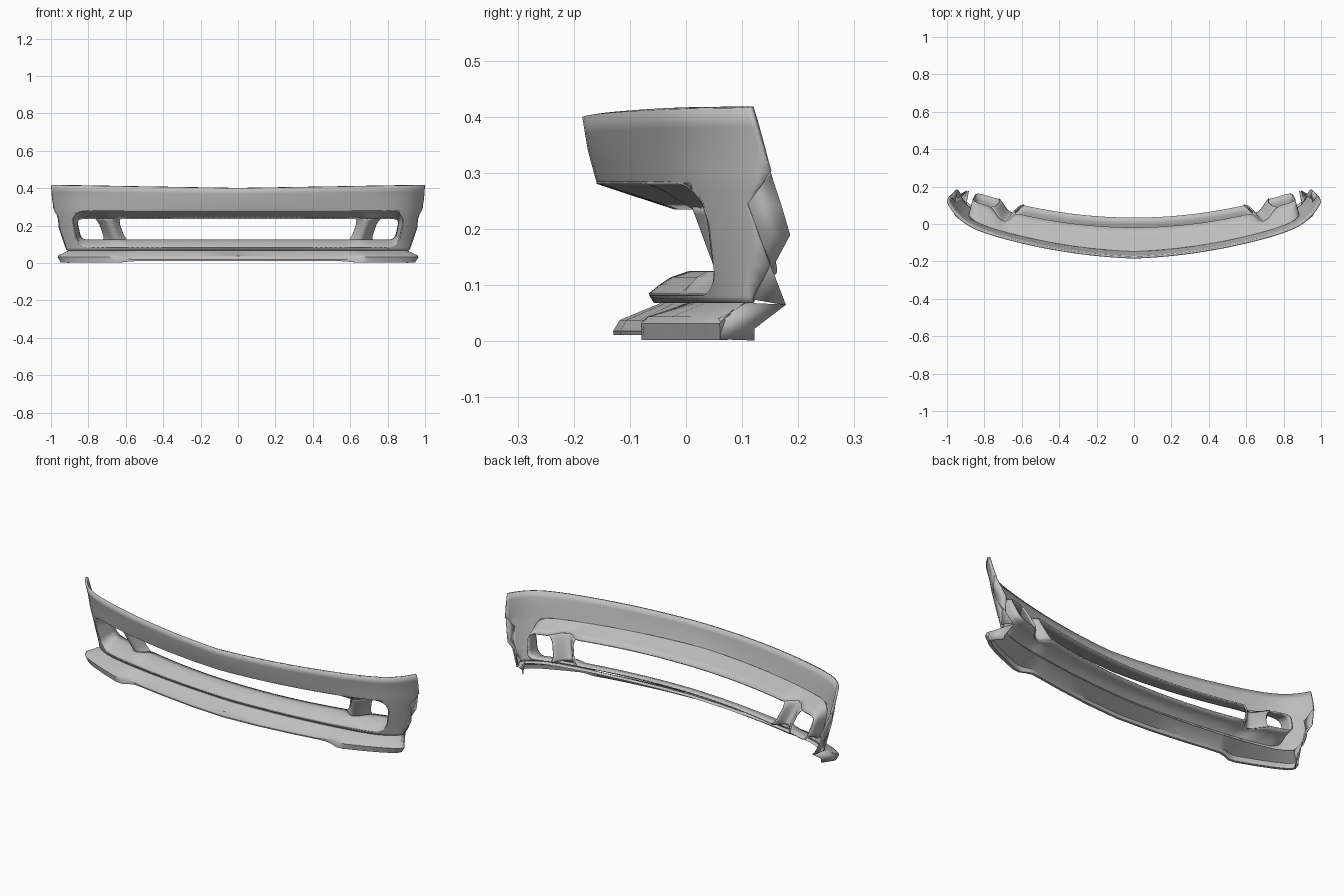
import bpy, bmesh, math
from mathutils import Vector

if "Cube" in bpy.data.objects:
    bpy.data.objects.remove(bpy.data.objects["Cube"], do_unlink=True)

grey = bpy.data.materials.new("primer_grey")
grey.use_nodes = True
colour = (0.52, 0.52, 0.52, 1)
grey.diffuse_color = colour
bsdf = grey.node_tree.nodes["Principled BSDF"]
bsdf.inputs["Base Color"].default_value = colour
bsdf.inputs["Roughness"].default_value = 0.6


def lerp_table(table, z):
    """Interpolate rows of (z, value, ...) listed from high z to low z."""
    if z >= table[0][0]:
        return table[0][1:]
    for a, b in zip(table, table[1:]):
        if z >= b[0]:
            t = (a[0] - z) / (a[0] - b[0])
            return tuple(p + (q - p) * t for p, q in zip(a[1:], b[1:]))
    return table[-1][1:]


def make(name, rows, loop_rows=False, loop_cols=False, thick=0, offset=0, mirror=False, caps=False):
    """Skin a grid of points, with optional thickness and mirroring."""
    bm = bmesh.new()
    grid = [[bm.verts.new(p) for p in row] for row in rows]
    nr, nc = len(rows), len(rows[0])
    for r in range(nr if loop_rows else nr - 1):
        for c in range(nc if loop_cols else nc - 1):
            r2, c2 = (r + 1) % nr, (c + 1) % nc
            bm.faces.new((grid[r][c], grid[r2][c], grid[r2][c2], grid[r][c2]))
    if caps:
        bm.faces.new([row[0] for row in grid])
        bm.faces.new([row[-1] for row in grid])
        bmesh.ops.recalc_face_normals(bm, faces=bm.faces)
    mesh = bpy.data.meshes.new(name)
    bm.to_mesh(mesh)
    bm.free()
    mesh.materials.append(grey)
    ob = bpy.data.objects.new(name, mesh)
    bpy.context.collection.objects.link(ob)
    if thick:
        m = ob.modifiers.new("thickness", 'SOLIDIFY')
        m.thickness, m.offset = thick, offset
        m.use_even_offset = False
    if mirror:
        ob.modifiers.new("mirror", 'MIRROR')
    bpy.ops.object.select_all(action='DESELECT')
    ob.select_set(True)
    bpy.context.view_layer.objects.active = ob
    bpy.ops.object.shade_smooth_by_angle(angle=0.6)
    return ob


# Outer skin: z, centre y, half width, side y
SKIN = [(0.40, -0.185, 1.0, 0.115), (0.34, -0.175, 0.995, 0.135),
        (0.285, -0.16, 0.985, 0.135), (0.17, -0.12, 0.95, 0.125),
        (0.068, -0.057, 0.915, 0.11)]
# Wheel arch edge: z, y
ARCH = [(0.40, 0.115), (0.30, 0.15), (0.245, 0.11), (0.135, 0.15), (0.08, 0.12)]


def sweep(u):
    return 0.12 * u + 0.55 * u ** 2 + 0.33 * u ** 16


def skin_y(x, z):
    y0, half, ye = lerp_table(SKIN, z)
    return y0 + (ye - y0) * sweep(min(abs(x) / half, 1))


def skin_row(z, n=28):
    y0, half, ye = lerp_table(SKIN, z)
    arch = lerp_table(ARCH, z)[0]
    u_max = 1.0
    while y0 + (ye - y0) * sweep(u_max) > max(arch, y0) + 1e-6:
        u_max -= 0.001
    lift = max(0, (z - 0.285) / 0.115) * 0.016
    row = []
    for i in range(-n, n + 1):
        t = abs(i) / n
        u = u_max * (1 - (1 - t) ** 1.7)
        y = arch if t == 1 else y0 + (ye - y0) * sweep(u)
        row.append((math.copysign(half * u, i), y, z + lift * u))
    return row


def ring(corners, n_edge=60, n_corner=7):
    """Rounded outline in x, z; corners are (x, z, radius)."""
    cs = [(Vector((x, z)), r) for x, z, r in corners]
    pts = []
    for i, (c, r) in enumerate(cs):
        prev, (nxt, nr) = cs[i - 1][0], cs[(i + 1) % len(cs)]
        a = c + (prev - c).normalized() * r
        b = c + (nxt - c).normalized() * r
        for k in range(n_corner + 1):
            t = k / n_corner
            pts.append(a * (1 - t) ** 2 + c * 2 * t * (1 - t) + b * t * t)
        end = nxt + (c - nxt).normalized() * nr
        pts += [b.lerp(end, k / n_edge) for k in range(1, n_edge)]
    return pts


def outline(top, bottom):
    (xt, zt, rt), (xb, zb, rb) = top, bottom
    return ring([(-xt, zt, rt), (xt, zt, rt), (xb, zb, rb), (-xb, zb, rb)])


def pillar_x(z):
    return 0.655 + (z - 0.12) * 0.35


def back_y(x, z, flare):
    """Rear plane of the mouth, pushed forward where the pillars stand."""
    d = min(1, abs(abs(x) - pillar_x(z)) / (0.052 * flare))
    return -0.02 + (0.24 - z) / 0.12 * 0.055 + 0.19 * x * x - 0.058 * (1 - d * d) ** 1.5


# Bumper skin with the wide mouth cut out
levels = [0.40, 0.37, 0.34, 0.315, 0.30, 0.285, 0.265, 0.245, 0.21,
          0.17, 0.135, 0.11, 0.09, 0.08, 0.068]
shell = make("bumper_skin", [skin_row(z) for z in levels], thick=0.012, offset=-1)
mouth = outline((0.9, 0.284, 0.09), (0.855, 0.082, 0.06))
cutter = make("mouth_cutter", [[(p.x, y, p.y) for p in mouth] for y in (-0.5, 0.5)],
              loop_cols=True)
bm = bmesh.new()
bm.from_mesh(cutter.data)
bmesh.ops.holes_fill(bm, edges=[e for e in bm.edges if e.is_boundary])
bmesh.ops.recalc_face_normals(bm, faces=bm.faces)
bm.to_mesh(cutter.data)
bm.free()
cutter.hide_render = True
cut = shell.modifiers.new("mouth", 'BOOLEAN')
cut.operation, cut.object, cut.solver = 'DIFFERENCE', cutter, 'EXACT'
bpy.context.view_layer.objects.active = shell
for m in [m.name for m in shell.modifiers if m.type in {'SOLIDIFY', 'BOOLEAN'}]:
    bpy.ops.object.modifier_apply(modifier=m)
bpy.data.objects.remove(cutter, do_unlink=True)

# Tapered walls running back from the mouth; the lower lip is domed
inner = outline((0.865, 0.238, 0.035), (0.84, 0.122, 0.035))
walls = []
for t in (0, 0.06, 0.2, 0.4, 0.7, 1):
    row = []
    for a, b in zip(mouth, inner):
        p = Vector((a.x, skin_y(a.x, a.y) + 0.001, a.y))
        q = Vector((b.x, back_y(b.x, b.y, 1.3), b.y))
        v = p.lerp(q, t)
        v.z += 0.014 * math.sin(math.pi * t) * max(0, min(1, (0.14 - a.y) / 0.05))
        row.append(v)
    walls.append(row)
make("mouth_walls", walls, loop_cols=True, thick=0.007)

# Leaning pillars, open at the back, flared at both ends
pillar = []
for z, flare in ((0.119, 1.3), (0.13, 1.12), (0.15, 1), (0.21, 1), (0.228, 1.12), (0.241, 1.3)):
    xs = [pillar_x(z) + 0.052 * flare * k / 6 for k in range(-6, 7)]
    pillar.append([(x, back_y(x, z, flare), z) for x in xs])
make("mouth_pillar", pillar, thick=0.008, mirror=True)

# Folded flange along the wheel arch
arch_outer = [skin_row(z)[-1] for z in (0.30, 0.245, 0.19, 0.135, 0.075)]
arch_inner = [(0.98, 0.151, 0.30), (0.962, 0.17, 0.243), (0.945, 0.185, 0.19),
              (0.92, 0.152, 0.13), (0.895, 0.177, 0.065)]
make("arch_flange", [arch_outer, arch_inner], thick=0.006, mirror=True)

# Splitter: thin hollow tray, front edge in plan flared forward near the ends
EDGE = [(0, -0.13), (0.2, -0.118), (0.4, -0.094), (0.52, -0.075), (0.58, -0.066),
        (0.62, -0.069), (0.66, -0.08), (0.7, -0.076), (0.8, -0.038), (0.88, -0.004),
        (0.93, 0.022), (0.955, 0.042), (0.965, 0.06)]
profile = [[] for _ in range(7)]
for x, y in EDGE:
    f = min(1, max(0, (x - 0.56) / 0.1))
    tx = x * 0.93
    root_y = max(skin_y(tx, 0.068) + 0.012, y + 0.03)
    station = [(tx, root_y, 0.068),
               (x * 0.99, y + 0.012, 0.038 + 0.006 * f),
               (x, y, 0.018 + 0.014 * f),
               (x * (1 - 0.02 * f), y + 0.001, 0.011 - 0.009 * f),
               (x * (1 - 0.03 * f), y + 0.014, 0.011 - 0.009 * f),
               (x * 0.97, y + 0.02, 0.026),
               (tx * 0.995, root_y + 0.014, 0.06)]
    for row, p in zip(profile, station):
        row.append(p)
rows = [[(-x, y, z) for x, y, z in reversed(row[1:])] + row for row in profile]
make("splitter", rows, loop_rows=True, caps=True)

# End fins joining the splitter to the wheel arch
fin = [[(0.945, 0.06, 0.004), (0.90, 0.12, 0.002)],
       [(0.96, 0.06, 0.04), (0.90, 0.12, 0.022)],
       [(0.90, 0.105, 0.068), (0.885, 0.177, 0.065)]]
make("splitter_end_fin", fin, thick=0.006, mirror=True)
